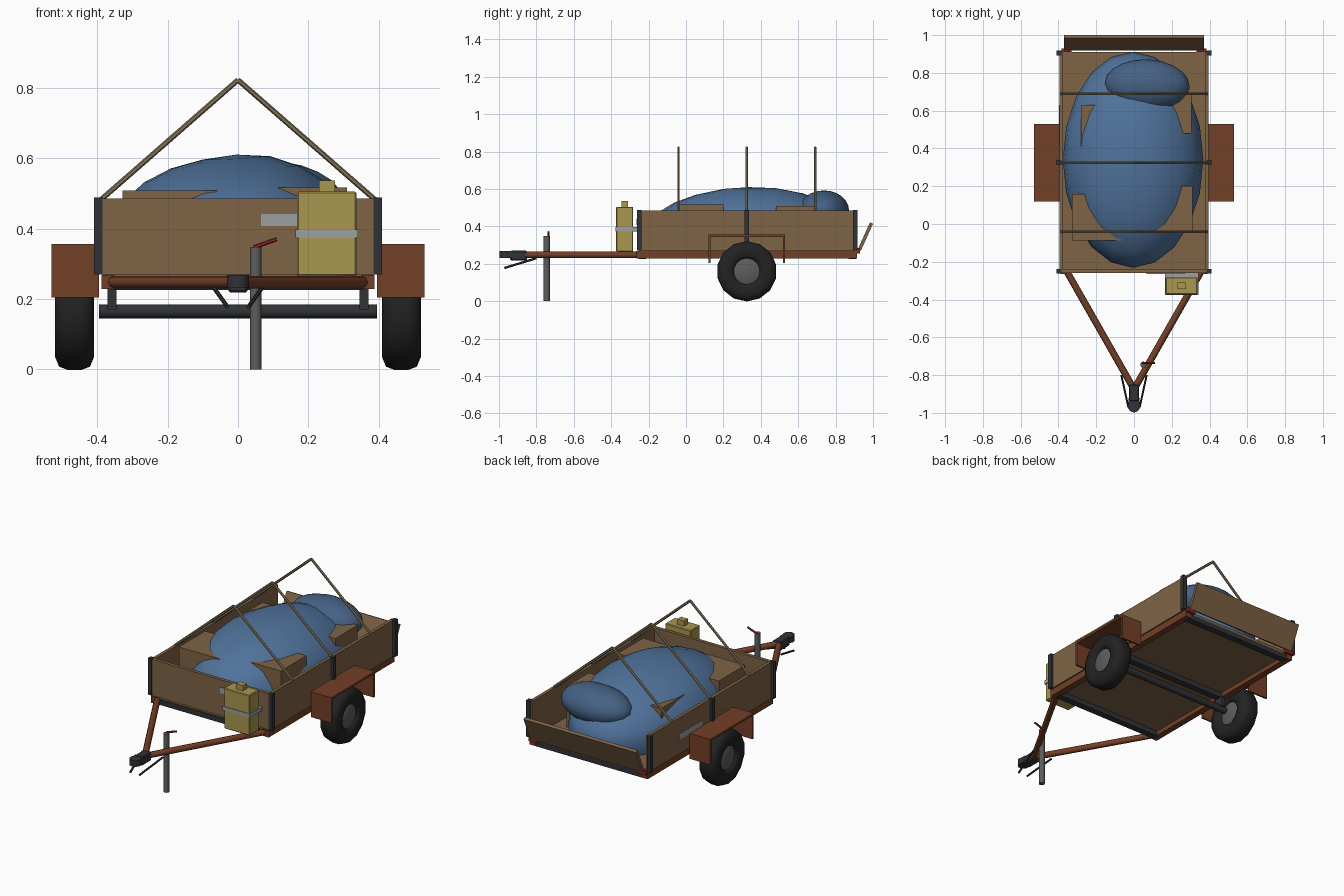
import bpy, bmesh, math
from mathutils import Vector, Matrix

if "Cube" in bpy.data.objects:
    bpy.data.objects.remove(bpy.data.objects["Cube"])


def mat(name, r, g, b):
    m = bpy.data.materials.new(name)
    m.diffuse_color = (r, g, b, 1)
    m.use_nodes = True
    m.node_tree.nodes["Principled BSDF"].inputs["Base Color"].default_value = m.diffuse_color
    return m


WOOD = mat("wood", .21, .125, .06)
RUST = mat("rust", .17, .05, .02)
DARK = mat("dark_steel", .03, .032, .037)
RUBBER = mat("rubber", .016, .016, .016)
STEEL = mat("steel", .11, .11, .11)
BLUE = mat("tarp_blue", .08, .17, .33)
NAVY = mat("bag_blue", .06, .12, .23)
YELLOW = mat("can_yellow", .40, .31, .08)
BOW = mat("bow_wood", .22, .17, .10)
RED = mat("red", .28, .02, .02)
TAPE = mat("strap_grey", .33, .35, .35)


def finish(name, bm, m, smooth=None):
    bmesh.ops.recalc_face_normals(bm, faces=bm.faces[:])
    me = bpy.data.meshes.new(name)
    bm.to_mesh(me)
    bm.free()
    me.materials.append(m)
    ob = bpy.data.objects.new(name, me)
    bpy.context.collection.objects.link(ob)
    if smooth:
        bpy.ops.object.select_all(action='DESELECT')
        bpy.context.view_layer.objects.active = ob
        ob.select_set(True)
        bpy.ops.object.shade_smooth_by_angle(angle=math.radians(smooth))
    return ob


def box(name, x, y, z, m, bevel=0):
    """Box from (min, max) ranges."""
    bm = bmesh.new()
    bmesh.ops.create_cube(bm, size=1)
    for v in bm.verts:
        v.co = [(a + b) / 2 + c * (b - a) for (a, b), c in zip((x, y, z), v.co)]
    if bevel:
        bmesh.ops.bevel(bm, geom=bm.edges[:], offset=bevel, segments=1, affect='EDGES')
    return finish(name, bm, m)


def rod(name, a, b, r, m, sides=8):
    a, b = Vector(a), Vector(b)
    d = b - a
    bm = bmesh.new()
    bmesh.ops.create_cone(bm, cap_ends=True, segments=sides, radius1=r, radius2=r, depth=d.length,
                          matrix=Matrix.Translation((a + b) / 2) @ d.to_track_quat('Z', 'Y').to_matrix().to_4x4())
    return finish(name, bm, m, 50)


def lathe(name, profile, centre, m, sides, smooth):
    """Spin (radius, x) points around the x axis."""
    bm = bmesh.new()
    vs = [bm.verts.new((x, 0, r)) for r, x in profile]
    es = [bm.edges.new(p) for p in zip(vs, vs[1:])]
    bmesh.ops.spin(bm, geom=vs + es, cent=(0, 0, 0), axis=(1, 0, 0), angle=2 * math.pi, steps=sides)
    bmesh.ops.remove_doubles(bm, verts=bm.verts[:], dist=1e-4)
    bmesh.ops.translate(bm, verts=bm.verts[:], vec=centre)
    return finish(name, bm, m, smooth)


def lump(name, centre, size, floor, m, tilt=0):
    """Soft load: a sphere with gentle folds, flattened at the floor."""
    bm = bmesh.new()
    bmesh.ops.create_uvsphere(bm, u_segments=20, v_segments=12, radius=1)
    for v in bm.verts:
        c = v.co.copy()
        k = 1 + .02 * math.sin(5 * c.x + 2 * c.y) * c.z
        p = Vector((c.x * size[0], c.y * size[1], c.z * size[2] * k))
        p = Matrix.Rotation(tilt, 3, 'Z') @ p + Vector(centre)
        p.z = max(p.z, floor)
        v.co = p
    bmesh.ops.remove_doubles(bm, verts=bm.verts[:], dist=1e-4)
    return finish(name, bm, m, 60)


# Bed: floor, walls, chassis cross members
box("bed_floor", (-.385, .385), (-.25, .91), (.255, .27), WOOD)
box("front_wall", (-.39, .39), (-.26, -.24), (.27, .485), WOOD)
for y in (-.235, .325, .89):
    box("cross_member", (-.36, .36), (y - .02, y + .02), (.225, .256), DARK)

# Tailgate leaning outwards
tailgate = box("tailgate", (-.37, .37), (-.009, .009), (0, .158), WOOD)
tailgate.location = (0, .927, .274)
tailgate.rotation_euler.x = -math.atan2(.065, .145)

# Paired parts on both sides
for s, side in ((-1, "left"), (1, "right")):
    def sx(a, b):
        return tuple(sorted((s * a, s * b)))
    box(side + "_wall", sx(.375, .394), (-.255, .91), (.27, .485), WOOD)
    box(side + "_rail", sx(.35, .388), (-.265, .915), (.228, .268), RUST)
    for y in (-.25, .325, .905):
        box(side + "_post", sx(.385, .409), (y - .013, y + .013), (.27, .488), DARK)

    # Fender: top plate with two end plates
    box(side + "_fender_top", sx(.395, .53), (.12, .53), (.344, .356), RUST)
    for y in (.12, .518):
        box(side + "_fender_end", sx(.395, .53), (y, y + .012), (.205, .35), RUST)

    # Wheel
    c = (s * .464, .325, .16)
    lathe(side + "_tyre", [(.07, -.04), (.085, -.053), (.125, -.055), (.152, -.044), (.161, -.02),
                           (.161, .02), (.152, .044), (.125, .055), (.085, .053), (.07, .04), (.07, -.04)],
          c, RUBBER, 14, 50)
    lathe(side + "_hub", [(0, -.046), (.04, -.046), (.072, -.035), (.072, .035), (.04, .046), (0, .046)],
          c, STEEL, 14, 40)

    # Drawbar, safety cable, tail light
    rod(side + "_drawbar", (s * .365, -.235, .248), (0, -.875, .248), .018, RUST)
    rod(side + "_safety_cable", (s * .067, -.80, .23), (s * .03, -.97, .178), .006, DARK, 6)
    box(side + "_tail_light", sx(.33, .385), (.91, .93), (.256, .284), RED)

    # Canopy bows
    for y in (-.04, .325, .69):
        rod(side + "_bow", (s * .388, y, .483), (0, y, .822), .0075, BOW, 6)

rod("axle", (-.395, .325, .165), (.395, .325, .165), .02, DARK, 10)
box("axle_mount_left", (-.37, -.345), (.295, .355), (.17, .23), DARK)
box("axle_mount_right", (.345, .37), (.295, .355), (.17, .23), DARK)

# Coupler
box("coupler_body", (-.027, .027), (-.94, -.85), (.218, .27), DARK, .006)
rod("coupler_socket", (0, -.965, .232), (0, -.965, .268), .033, DARK, 10)
box("coupler_neck", (-.028, .028), (-.965, -.92), (.235, .268), DARK)

# Jockey stand
rod("jack_leg", (.05, -.745, 0), (.05, -.745, .348), .017, STEEL, 10)
rod("jack_handle", (.045, -.735, .347), (.11, -.735, .37), .006, RED, 6)

# Fuel can with cap and strap
box("fuel_can", (.168, .336), (-.373, -.283), (.265, .505), YELLOW, .004)
box("fuel_can_cap", (.23, .275), (-.345, -.31), (.505, .537), YELLOW)
box("fuel_can_strap", (.163, .341), (-.377, -.26), (.373, .397), TAPE)

# Repair patches on the walls
box("front_patch", (.065, .27), (-.264, -.258), (.407, .441), TAPE)
box("left_patch", (-.397, -.39), (.41, .63), (.355, .39), TAPE)

# Load: crates poking out of the tarp, and a bag on top
box("crate_front_left", (-.328, -.06), (-.088, .16), (.27, .508), WOOD)
box("crate_front_right", (.07, .31), (-.04, .2), (.27, .517), WOOD)
box("crate_back_left", (-.28, -.04), (.36, .63), (.27, .512), WOOD)
box("crate_back_right", (.06, .305), (.48, .69), (.27, .51), WOOD)
lump("tarp_load", (-.005, .34, .335), (.372, .572, .275), .272, BLUE)
lump("bag", (.07, .735, .485), (.225, .137, .107), .3, NAVY, -.05)
